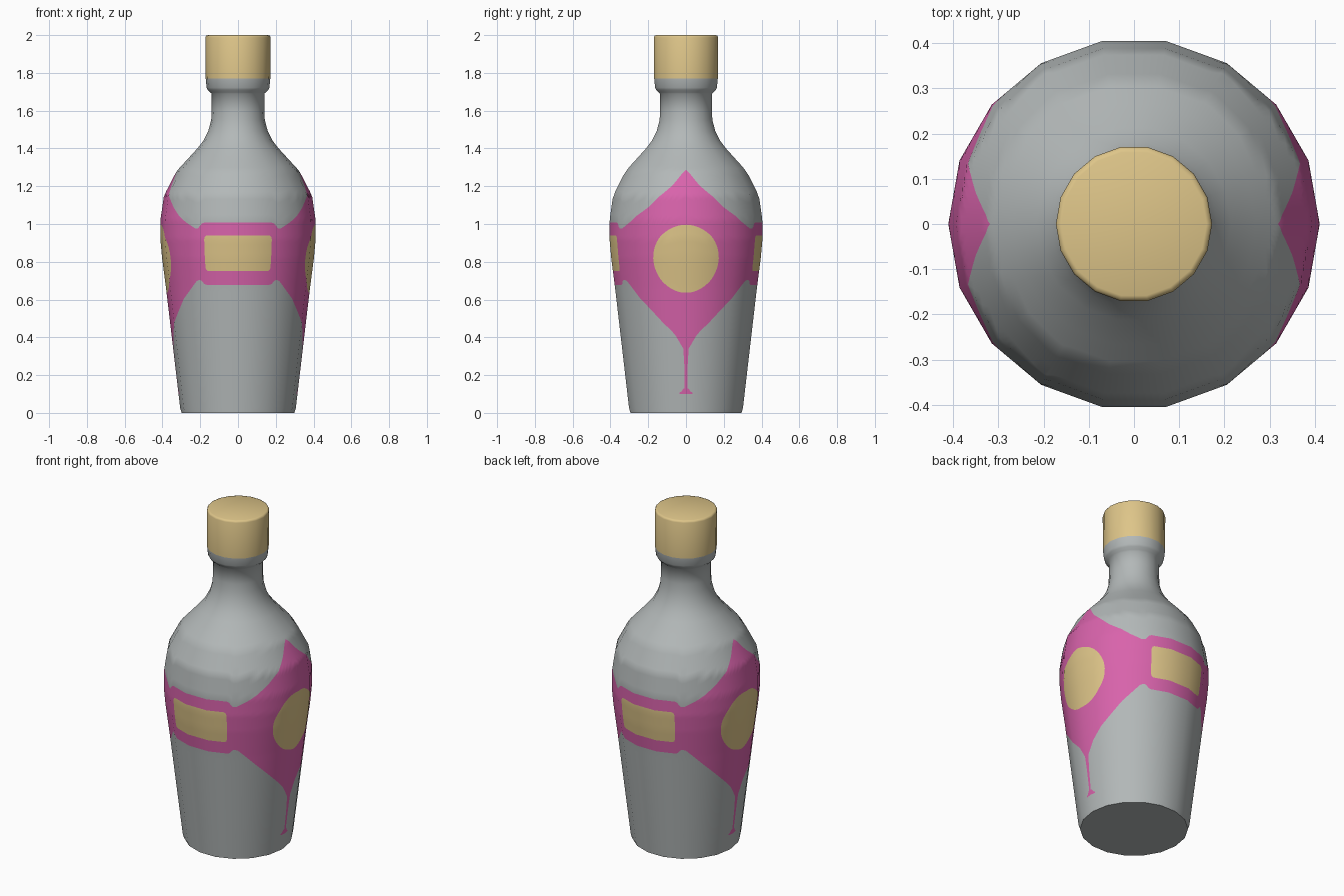
import bpy, bmesh, math
from mathutils import Vector, Matrix

if "Cube" in bpy.data.objects:
    bpy.data.objects.remove(bpy.data.objects["Cube"])

SIDES = 18


def material(name, rgb):
    m = bpy.data.materials.new(name)
    m.diffuse_color = (*rgb, 1)
    m.use_nodes = True
    m.node_tree.nodes["Principled BSDF"].inputs["Base Color"].default_value = m.diffuse_color
    return m


GREY = material("grey glass", (0.45, 0.48, 0.48))
PINK = material("pink label", (0.69, 0.125, 0.41))
GOLD = material("pale gold", (0.73, 0.56, 0.25))


def lerp(table, x):
    """Piecewise linear lookup in a list of (x, value) pairs."""
    if x <= table[0][0]:
        return table[0][1]
    for (x0, v0), (x1, v1) in zip(table, table[1:]):
        if x <= x1:
            return v0 + (v1 - v0) * (x - x0) / (x1 - x0)
    return table[-1][1]


# Bottle profile: height, radius
PROFILE = [(0, 0.298), (0.008, 0.304), (0.66, 0.381), (0.82, 0.402), (0.92, 0.411),
           (1.02, 0.411), (1.15, 0.392), (1.28, 0.325), (1.34, 0.27), (1.4, 0.215),
           (1.44, 0.184), (1.49, 0.158), (1.55, 0.142), (1.6, 0.139), (1.69, 0.139),
           (1.697, 0.147), (1.71, 0.160), (1.722, 0.166), (1.77, 0.171)]

# Label outlines: angle away from the x axis in degrees, height
PINK_TOP = [(0, 1.287), (3.5, 1.268), (11.5, 1.205), (30, 1.09), (47, 1.01), (56, 0.977),
            (59, 0.977), (62.2, 1.003), (64, 1.007), (90, 1.007)]
PINK_LOW = [(0, 0.12), (1.2, 0.13), (1.5, 0.25), (2.4, 0.34), (9.7, 0.415), (33, 0.56),
            (55, 0.698), (58, 0.705), (60, 0.7), (62.2, 0.682), (64, 0.678), (90, 0.678)]
FOOT_TOP = [(0, 0.12), (1.2, 0.13), (2.5, 0.128), (4.5, 0.112), (6.2, 0.108), (6.3, 0.1)]
PANEL = [(63.8, 0), (63.9, 0.075), (64.5, 0.088), (66, 0.095), (90, 0.095)]


def gold_range(a):
    """Round badge on the two sides, rectangular panel on front and back."""
    if a > 45:
        h = lerp(PANEL, a)
        return 0.845 - h, 0.845 + h
    y = 0.405 * math.sin(math.radians(a)) / 0.177
    h = 0.18 * math.sqrt(max(0, 1 - y * y))
    return 0.816 - h, 0.816 + h


def finish(bm, name, mats):
    me = bpy.data.meshes.new(name)
    bm.to_mesh(me)
    bm.free()
    for m in mats:
        me.materials.append(m)
    ob = bpy.data.objects.new(name, me)
    bpy.context.collection.objects.link(ob)
    return ob


# Bottle: columns follow the label outlines, so colour edges are cut edges
quarter = set(range(0, 91, 2)) | {24.5, 25, 25.4, 25.7, 25.9}
for table in (PINK_TOP, PINK_LOW, FOOT_TOP, PANEL):
    quarter |= {x for x, _ in table}
angles = sorted({round(t, 3) % 360 for a in quarter for t in (a, 180 - a, 180 + a, 360 - a)})
BANDS = [(4, 0), (2, 1), (14, 0), (12, 1), (8, 2), (10, 1), (8, 0)]  # rows, colour
UPPER = [z for z, _ in PROFILE if z > 1.34]

bm = bmesh.new()
columns = []
for t in angles:
    a = min(t % 180, 180 - t % 180)
    g0, g1 = gold_range(a)
    stops = [0, 0.1, lerp(FOOT_TOP, a), lerp(PINK_LOW, a), g0, g1, lerp(PINK_TOP, a), 1.34]
    zs, colours = [0], []
    for (n, c), z0, z1 in zip(BANDS, stops, stops[1:]):
        zs += [z0 + (z1 - z0) * (k + 1) / n for k in range(n)]
        colours += [c] * n
    zs += UPPER
    colours += [0] * len(UPPER)
    flat = math.cos(math.pi / SIDES) / math.cos(math.radians(t % 20 - 10))
    ct, st = math.cos(math.radians(t)) * flat, math.sin(math.radians(t)) * flat
    columns.append([bm.verts.new((lerp(PROFILE, z) * ct, lerp(PROFILE, z) * st, z)) for z in zs])

for i, col in enumerate(columns):
    nxt = columns[(i + 1) % len(columns)]
    for k, c in enumerate(colours):
        f = bm.faces.new((col[k], nxt[k], nxt[k + 1], col[k + 1]))
        f.material_index = c
        f.smooth = True
bmesh.ops.remove_doubles(bm, verts=bm.verts, dist=0.00005)
bottle = finish(bm, "bottle", (GREY, PINK, GOLD))

# Round shading over the eighteen flat sides
normals = []
for v in bottle.data.vertices:
    z, d = v.co.z, 0.012
    lo, hi = max(0.008, z - d), min(1.77, z + d)
    slope = (lerp(PROFILE, hi) - lerp(PROFILE, lo)) / (hi - lo)
    radial = Vector((v.co.x, v.co.y, 0)).normalized()
    normals.append((radial - Vector((0, 0, slope))).normalized())
bottle.data.normals_split_custom_set_from_vertices(normals)

# Bottle base
bm = bmesh.new()
bmesh.ops.create_circle(bm, cap_ends=True, segments=SIDES, radius=0.298,
                        matrix=Matrix.Rotation(math.pi / SIDES, 4, 'Z'))
for f in bm.faces:
    if f.normal.z > 0 or f.calc_center_median().z >= 0:
        f.normal_update()
        if f.normal.z > 0:
            f.normal_flip()
finish(bm, "bottle_base", (GREY,))

# Stopper with a softened top rim
bm = bmesh.new()
bmesh.ops.create_cone(bm, cap_ends=True, segments=SIDES, radius1=0.171, radius2=0.173, depth=0.23,
                      matrix=Matrix.Translation((0, 0, 1.885)) @ Matrix.Rotation(math.pi / SIDES, 4, 'Z'))
rim = [e for e in bm.edges if all(v.co.z > 1.99 for v in e.verts)]
bmesh.ops.bevel(bm, geom=rim, offset=0.012, segments=2, profile=0.5, affect='EDGES')
stopper = finish(bm, "stopper", (GOLD,))
bpy.context.view_layer.objects.active = stopper
stopper.select_set(True)
bpy.ops.object.shade_smooth_by_angle(angle=math.radians(50))
